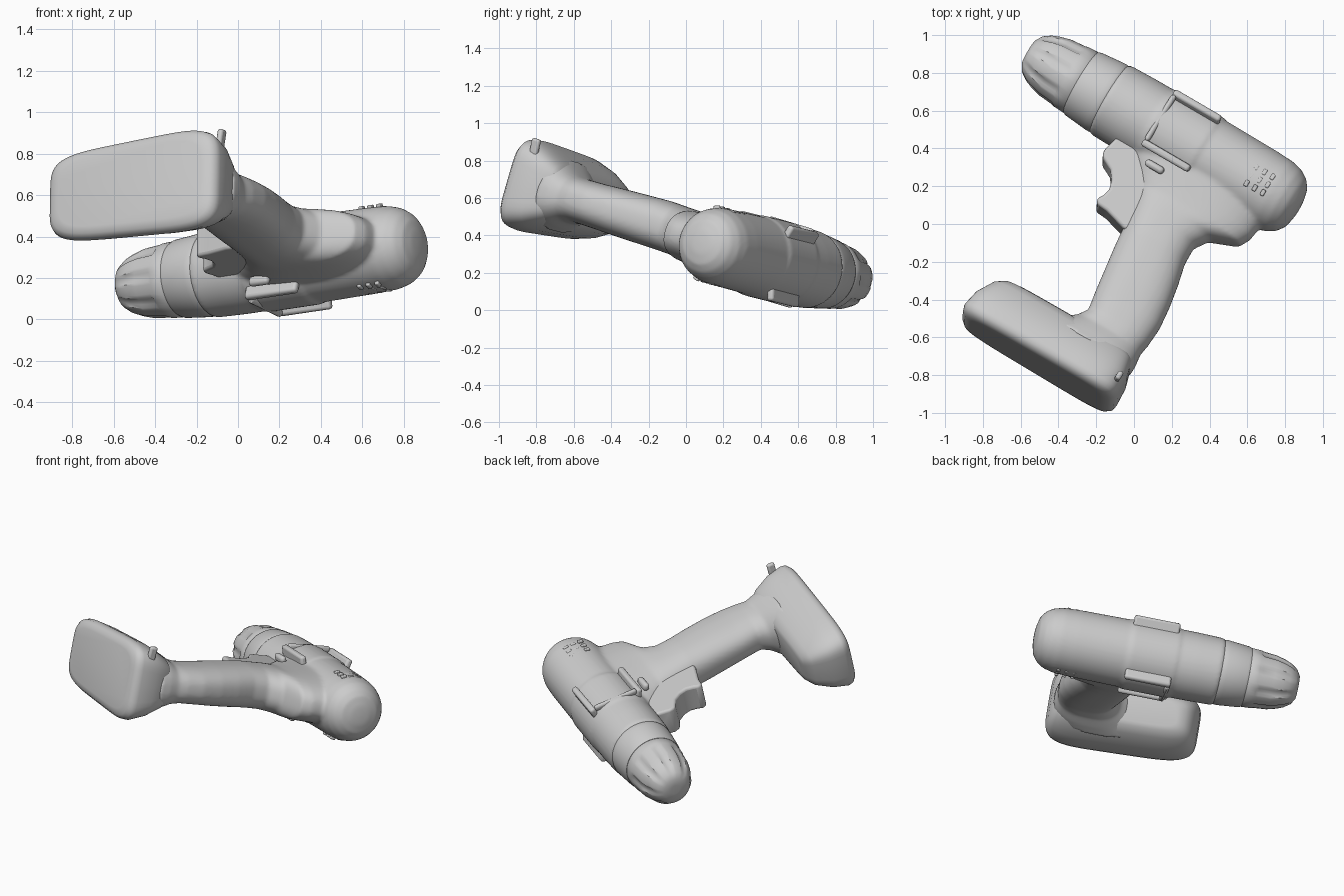
import bpy, bmesh, math
from mathutils import Matrix, Vector

if "Cube" in bpy.data.objects:
    bpy.data.objects.remove(bpy.data.objects["Cube"])

# Tool frame: u = along barrel (to the rear), v = up the handle, w = sideways
W = Vector((0.02, 0.288, 1)).normalized()
U = Vector((0.864, -0.503, 0.13))
U = (U - W * U.dot(W)).normalized()
V = W.cross(U)
M = Matrix((U, V, W)).transposed().to_4x4()
M.translation = (0, 0, 0.405)
AV, AW = 0.522, 0.0           # barrel axis in v, w


def finish(bm, name, bevel=0, angle=40):
    bmesh.ops.recalc_face_normals(bm, faces=bm.faces)
    me = bpy.data.meshes.new(name)
    bm.to_mesh(me)
    bm.free()
    ob = bpy.data.objects.new(name, me)
    bpy.context.collection.objects.link(ob)
    ob.matrix_world = M
    bpy.ops.object.select_all(action='DESELECT')
    ob.select_set(True)
    bpy.context.view_layer.objects.active = ob
    bpy.ops.object.shade_smooth_by_angle(angle=math.radians(angle))
    if bevel:
        b = ob.modifiers.new("soft_edges", 'BEVEL')
        b.width, b.segments = bevel, 3
        b.limit_method = 'ANGLE'
    return ob


def skin(bm, rings):
    rs = [[bm.verts.new(p) for p in r] for r in rings]
    n = len(rs[0])
    for a, b in zip(rs, rs[1:]):
        for i in range(n):
            bm.faces.new((a[i], a[(i + 1) % n], b[(i + 1) % n], b[i]))
    bm.faces.new(rs[0])
    bm.faces.new(rs[-1][::-1])


def lathe(bm, prof, flutes=None, n=72):
    rings = []
    for u, r in prof:
        ring = []
        for i in range(n):
            t = 2 * math.pi * i / n
            k = r
            if flutes and flutes[0] < u < flutes[1] and i % 9 < 3:
                k -= 0.01
            ring.append((u, AV + k * math.cos(t), AW + k * math.sin(t)))
        rings.append(ring)
    skin(bm, rings)


def spow(x, e):
    return math.copysign(abs(x) ** (2 / e), x)


def loft(bm, secs, e, taper=0.0, n=64):
    # sections: (v, u_min, u_max, half width, side shift)
    rings = []
    for v, u0, u1, hw, sh in secs:
        ring = []
        for i in range(n):
            t = 2 * math.pi * i / n
            c = spow(math.cos(t), e)
            ring.append(((u0 + u1) / 2 + (u1 - u0) / 2 * c, v,
                         sh + hw * (1 - taper * (1 - c) / 2) * spow(math.sin(t), e)))
        rings.append(ring)
    skin(bm, rings)


def block(bm, c, size, rot=0.0, axis='X'):
    m = Matrix.Translation(c) @ Matrix.Rotation(rot, 4, axis) @ Matrix.Diagonal((*size, 1))
    bmesh.ops.create_cube(bm, size=1, matrix=m)


# Motor housing and handle, blended into one moulded shell
bm = bmesh.new()
lathe(bm, [(-0.475, 0.18), (-0.47, 0.2), (-0.455, 0.21), (-0.3, 0.214), (-0.19, 0.214),
           (-0.18, 0.22), (0.11, 0.22), (0.13, 0.212), (0.45, 0.208), (0.55, 0.203),
           (0.61, 0.188), (0.655, 0.16), (0.685, 0.12), (0.7, 0.06), (0.703, 0.01)])
loft(bm, [(0.45, -0.30, 0.58, 0.17, 0), (0.34, -0.25, 0.58, 0.155, 0),
          (0.25, -0.16, 0.57, 0.145, 0), (0.19, -0.11, 0.54, 0.14, 0),
          (0.13, -0.07, 0.39, 0.138, 0.005), (0.05, -0.05, 0.34, 0.135, 0.01),
          (-0.05, -0.035, 0.345, 0.135, 0.015), (-0.17, -0.02, 0.375, 0.132, 0.015),
          (-0.3, 0.0, 0.4, 0.128, 0.015), (-0.43, 0.02, 0.415, 0.122, 0.015),
          (-0.54, 0.04, 0.41, 0.12, 0.015), (-0.6, 0.0, 0.4, 0.13, 0.01),
          (-0.66, -0.08, 0.41, 0.165, 0.01), (-0.73, -0.2, 0.41, 0.2, 0.01)], 2.5)
housing = finish(bm, "housing")
rm = housing.modifiers.new("blend", 'REMESH')
rm.mode, rm.voxel_size, rm.use_smooth_shade = 'VOXEL', 0.012, True
sm = housing.modifiers.new("soften", 'SMOOTH')
sm.factor, sm.iterations = 0.5, 6

# Keyless chuck with finger flutes
bm = bmesh.new()
lathe(bm, [(-0.965, 0.03), (-0.962, 0.075), (-0.94, 0.11), (-0.9, 0.138), (-0.86, 0.154),
           (-0.8, 0.17), (-0.72, 0.177), (-0.7, 0.182), (-0.645, 0.185), (-0.635, 0.178)],
      (-0.91, -0.71))
finish(bm, "chuck")

# Torque collar
bm = bmesh.new()
lathe(bm, [(-0.645, 0.15), (-0.64, 0.184), (-0.625, 0.191), (-0.5, 0.203), (-0.475, 0.204),
           (-0.46, 0.2), (-0.44, 0.18)])
finish(bm, "torque_collar")

# Battery pack, wider at the bottom and at the rear
bm = bmesh.new()
loft(bm, [(-0.63, -0.36, 0.3, 0.1, 0.015), (-0.64, -0.41, 0.36, 0.13, 0.015),
          (-0.68, -0.46, 0.39, 0.175, 0.015), (-0.78, -0.51, 0.42, 0.23, 0.015),
          (-0.875, -0.525, 0.425, 0.262, 0.015), (-0.905, -0.515, 0.42, 0.258, 0.015),
          (-0.927, -0.49, 0.395, 0.238, 0.015), (-0.935, -0.45, 0.35, 0.2, 0.015)], 5, 0.18)
finish(bm, "battery", angle=60)

# Trigger with a concave finger face
bm = bmesh.new()
prof = [(-0.31, 0.36), (-0.335, 0.24), (-0.32, 0.205), (-0.25, 0.17), (-0.215, 0.125),
        (-0.2, 0.075), (-0.21, 0.03), (-0.228, 0), (-0.215, -0.03), (-0.15, -0.035),
        (-0.03, -0.07), (0.05, -0.07), (0.05, 0.36)]
skin(bm, [[(u, v, w) for u, v in prof] for w in (-0.085, 0.095)])
finish(bm, "trigger", 0.035)

# Raised side frames, vents and selector buttons, on both sides
frame, vents, button = bmesh.new(), bmesh.new(), bmesh.new()
for s in (-1, 1):
    for k in (-1, 1):
        block(frame, (-0.025, AV + k * 0.15, AW + s * 0.16), (0.29, 0.04, 0.1), -s * k * 0.3)
    block(frame, (-0.155, AV, AW + s * 0.2), (0.03, 0.29, 0.04))
    for i in range(3):
        for j in range(3):
            v = (j - 1) * 0.05 - 0.02
            block(vents, (0.42 + i * 0.05, AV + v, AW + s * 0.197), (0.022, 0.035, 0.02), -s * v * 4.5)
    block(button, (-0.05, 0.29, AW + s * 0.145), (0.11, 0.04, 0.05), s * 0.3)
finish(frame, "side_frames", 0.018)
finish(vents, "vents", 0.006)
finish(button, "selector_buttons", 0.018)

# Small hook at the rear of the battery
bm = bmesh.new()
block(bm, (0.39, -0.82, 0.21), (0.03, 0.05, 0.12), 0.15, 'Y')
finish(bm, "battery_hook", 0.013)
